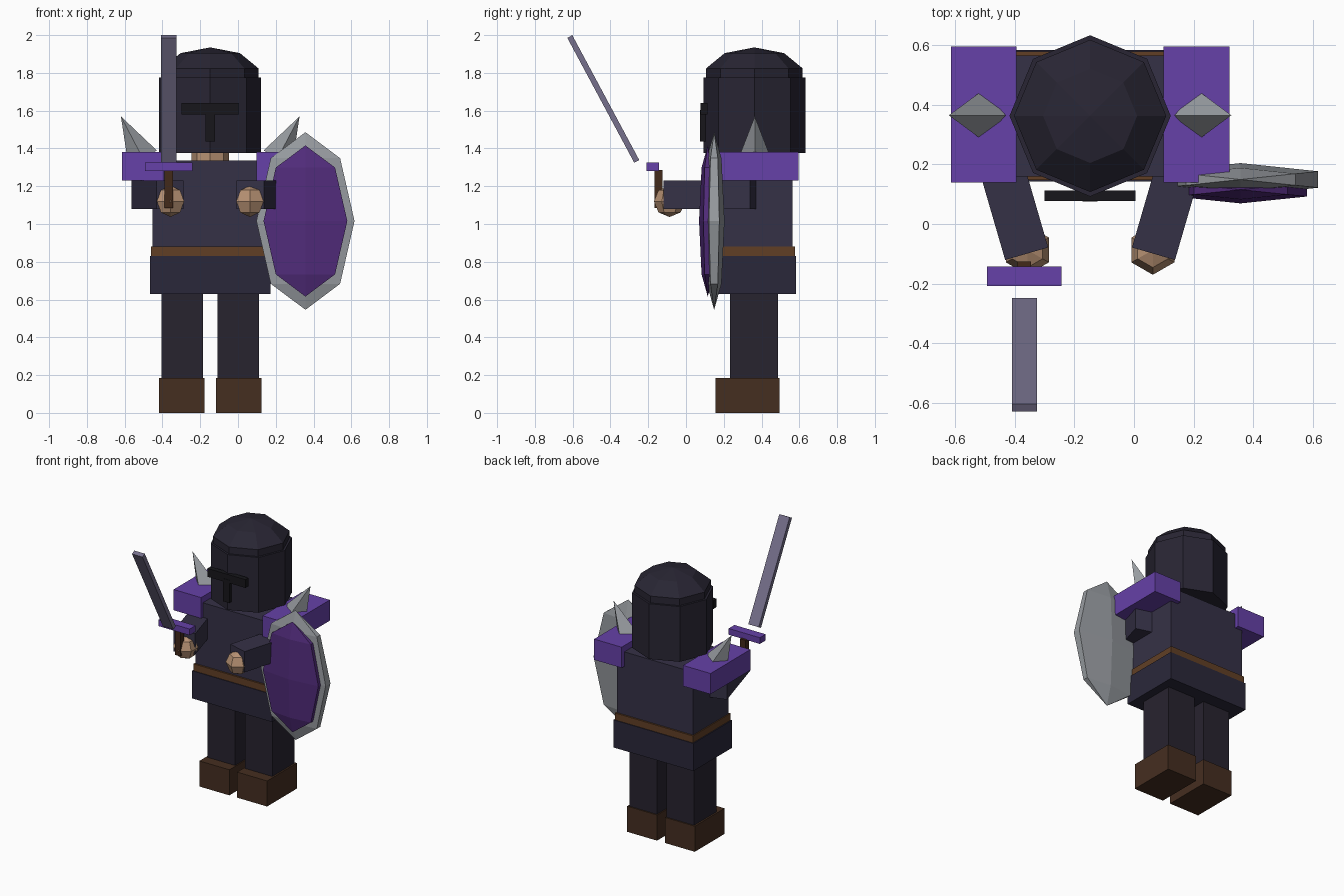
import bpy, bmesh
from math import radians, sin, cos
from mathutils import Matrix, Vector, Euler

if "Cube" in bpy.data.objects:
    bpy.data.objects.remove(bpy.data.objects["Cube"])

CX, CY = -0.147, 0.362  # body axis


def material(name, hex_code):
    rgb = [int(hex_code[i:i + 2], 16) / 255 for i in (0, 2, 4)]
    mat = bpy.data.materials.new(name)
    mat.diffuse_color = [c / 12.92 if c < 0.04 else ((c + 0.055) / 1.055) ** 2.4 for c in rgb] + [1]
    mat.use_nodes = True
    mat.node_tree.nodes["Principled BSDF"].inputs["Base Color"].default_value = mat.diffuse_color
    return mat


CLOTH = material("dark_cloth", "353146")
SKIRT = material("skirt_cloth", "2a273a")
LEGS = material("leg_cloth", "27232f")
HELM = material("dark_iron", "282533")
BLACK = material("visor_black", "17161b")
LEATHER = material("boot_leather", "452e20")
BELT = material("belt_leather", "613f25")
GRIP = material("grip_leather", "42291a")
PURPLE = material("purple", "6641a8")
DEEP = material("shield_purple", "522c7c")
STEEL = material("steel", "979ba0")
BLADE = material("blade_steel", "76708c")
SKIN = material("skin", "b89274")


def finish(name, bm, mat, loc, rot, size):
    m = Matrix.LocRotScale(Vector(loc), Euler([radians(a) for a in rot]), Vector(size))
    bm.transform(m)
    bmesh.ops.recalc_face_normals(bm, faces=bm.faces)
    mesh = bpy.data.meshes.new(name)
    bm.to_mesh(mesh)
    bm.free()
    mesh.materials.append(mat)
    ob = bpy.data.objects.new(name, mesh)
    bpy.context.collection.objects.link(ob)


def box(name, mat, loc, size, rot=(0, 0, 0)):
    bm = bmesh.new()
    bmesh.ops.create_cube(bm, size=1)
    finish(name, bm, mat, loc, rot, size)


def cone(name, mat, loc, sides, r1, r2, depth, rot=(0, 0, 0)):
    bm = bmesh.new()
    bmesh.ops.create_cone(bm, cap_ends=True, segments=sides, radius1=r1, radius2=r2, depth=depth)
    finish(name, bm, mat, loc, rot, (1, 1, 1))


def ball(name, mat, loc, radii, segs, rings):
    bm = bmesh.new()
    bmesh.ops.create_uvsphere(bm, u_segments=segs, v_segments=rings, radius=1)
    finish(name, bm, mat, loc, (0, 0, 0), radii)


# Torso
box("skirt", SKIRT, (CX, CY, 0.73), (0.64, 0.44, 0.20))
box("belt", BELT, (CX, CY, 0.855), (0.625, 0.43, 0.05))
box("torso", CLOTH, (CX, CY, 1.105), (0.61, 0.405, 0.46))
cone("neck", SKIN, (CX, CY, 1.37), 8, 0.1, 0.1, 0.10)

# Helmet
cone("helmet", HELM, (CX, CY, 1.575), 8, 0.27, 0.27, 0.40)
ball("helmet_dome", HELM, (CX, CY, 1.775), (0.268, 0.268, 0.16), 8, 5)
box("visor_bar", BLACK, (CX, 0.095, 1.61), (0.305, 0.035, 0.06))
box("visor_slit", BLACK, (CX, 0.095, 1.52), (0.05, 0.04, 0.165))

# Paired limbs and shoulder armour
for side, s in (("right", -1), ("left", 1)):
    x = lambda d: CX + s * d
    box(side + "_boot", LEATHER, (x(0.151), 0.326, 0.0925), (0.24, 0.34, 0.185))
    box(side + "_leg", LEGS, (x(0.149), 0.36, 0.41), (0.22, 0.255, 0.46))
    box(side + "_arm", CLOTH, (x(0.279), 0.13, 1.155), (0.15, 0.478, 0.15), (0, 0, -16.2 * s))
    ball(side + "_hand", SKIN, (x(0.21), -0.087, 1.12), (0.083, 0.083, 0.083), 6, 4)
    box(side + "_shoulder_pad", PURPLE, (x(0.356), 0.367, 1.305), (0.22, 0.455, 0.15))
    tilt, length = 27.6, 0.248
    cone(side + "_shoulder_spike", STEEL,
         (x(0.358 + sin(radians(tilt)) * length / 2), 0.364, 1.35 + cos(radians(tilt)) * length / 2),
         4, 0.085, 0, length, (0, tilt * s, 0))

# Sword
box("sword_grip", GRIP, (-0.367, -0.146, 1.185), (0.045, 0.042, 0.20))
box("sword_guard", PURPLE, (-0.367, -0.175, 1.303), (0.25, 0.066, 0.045))
box("sword_blade", BLADE, (-0.367, -0.438, 1.662), (0.083, 0.03, 0.75), (28.2, 0, 0))

# Shield
ball("shield_rim", STEEL, (0.357, 0.149, 1.016), (0.30, 0.055, 0.47), 6, 4)
ball("shield_face", DEEP, (0.357, 0.115, 1.016), (0.256, 0.046, 0.40), 6, 4)
